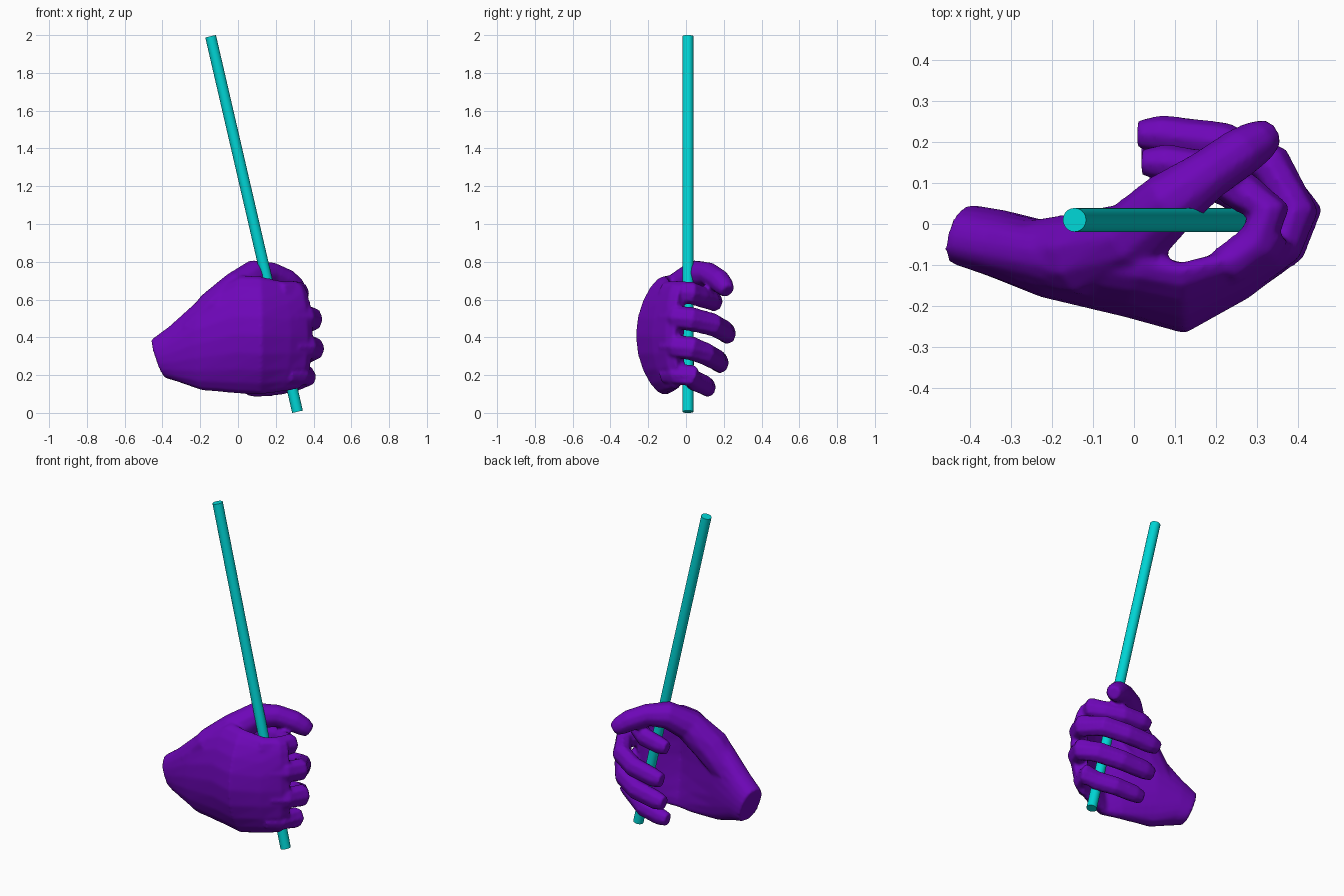
import bpy, bmesh, math
from mathutils import Vector

if "Cube" in bpy.data.objects:
    bpy.data.objects.remove(bpy.data.objects["Cube"])


def material(name, rgb):
    m = bpy.data.materials.new(name)
    m.diffuse_color = (*rgb, 1)
    m.use_nodes = True
    m.node_tree.nodes["Principled BSDF"].inputs["Base Color"].default_value = m.diffuse_color
    return m


purple = material("purple", (0.155, 0.002, 0.48))
cyan = material("cyan", (0.0, 0.67, 0.67))


def loft(bm, rings):
    """Closed skin through rings of equal point count."""
    vs = [[bm.verts.new(p) for p in r] for r in rings]
    n = len(vs[0])
    faces = []
    for a, b in zip(vs, vs[1:]):
        for i in range(n):
            j = (i + 1) % n
            faces.append(bm.faces.new((a[i], a[j], b[j], b[i])))
    faces.append(bm.faces.new(vs[0][::-1]))
    faces.append(bm.faces.new(vs[-1]))
    bmesh.ops.recalc_face_normals(bm, faces=faces)


def tangents(pts):
    last = len(pts) - 1
    out = []
    for i in range(len(pts)):
        a = (pts[i] - pts[i - 1]).normalized() if i else Vector((0, 0, 0))
        b = (pts[i + 1] - pts[i]).normalized() if i < last else Vector((0, 0, 0))
        out.append((a + b).normalized())
    return out


def tube(bm, path, tall=1.0, n=8):
    """Path entries: x, y, z, radius; tall stretches the section upward."""
    pts = [Vector(p[:3]) for p in path]
    rings = []
    for p, t, e in zip(pts, tangents(pts), path):
        side = t.cross(Vector((0, 0, 1))).normalized()
        up = side.cross(t) * tall
        rings.append([p + e[3] * (math.cos(2 * math.pi * k / n) * side
                                  + math.sin(2 * math.pi * k / n) * up) for k in range(n)])
    loft(bm, rings)


hand_bm = bmesh.new()

# wrist, palm and joined finger bases: x, y, half thickness, z low, z high, arch, end slant
stations = [(-0.42, -0.025, 0.075, 0.185, 0.39, 0.0, 0.035),
            (-0.34, -0.045, 0.082, 0.165, 0.46, 0.0, 0.02),
            (-0.20, -0.09, 0.092, 0.12, 0.61, 0.02, 0),
            (0.00, -0.150, 0.080, 0.10, 0.73, 0.06, 0),
            (0.12, -0.195, 0.072, 0.095, 0.725, 0.08, 0),
            (0.25, -0.130, 0.058, 0.11, 0.70, 0.05, 0),
            (0.335, -0.075, 0.050, 0.125, 0.69, 0.025, 0),
            (0.365, -0.035, 0.044, 0.15, 0.68, 0.03, 0)]
rings = []
pts = [Vector((s[0], s[1], 0)) for s in stations]
for p, t, (x, y, th, lo, hi, arch, slant) in zip(pts, tangents(pts), stations):
    nrm = Vector((-t.y, t.x, 0))
    ring = []
    for k in range(20):
        a = 2 * math.pi * k / 20
        s, c = math.cos(a), math.sin(a)
        c = math.copysign(abs(c) ** 0.8, c)
        q = p + nrm * (th * c + arch * s * s) - Vector((slant * s, 0, 0))
        q.z = (lo + hi) / 2 + s * (hi - lo) / 2
        ring.append(q)
    rings.append(ring)
loft(hand_bm, rings)

# curled fingers: knuckle x, knuckle z, tip x, tip y, tip z, radius
for kx, kz, tx, ty, tz, r in [(0.330, 0.640, 0.03, 0.150, 0.59, 0.049),
                              (0.395, 0.505, 0.02, 0.218, 0.42, 0.052),
                              (0.405, 0.350, 0.03, 0.180, 0.265, 0.052),
                              (0.370, 0.205, 0.05, 0.115, 0.135, 0.048)]:
    drop = tz - kz
    span = kx - tx
    tube(hand_bm, [(kx - 0.11, -0.105, kz, r),
                   (kx - 0.035, -0.050, kz, r * 1.06),
                   (kx, 0.03, kz + drop * 0.1, r * 1.08),
                   (kx - 0.06, ty - 0.075, kz + drop * 0.45, r * 1.04),
                   (kx - span * 0.48, ty - 0.02, kz + drop * 0.8, r),
                   (tx + 0.045, ty, tz, r * 0.94),
                   (tx - 0.01, ty, tz - 0.005, r * 0.7)], tall=1.17)

# thumb and its mound
tube(hand_bm, [(-0.25, -0.075, 0.42, 0.085),
               (-0.12, -0.075, 0.55, 0.105),
               (0.00, -0.03, 0.665, 0.090),
               (0.09, 0.055, 0.735, 0.078),
               (0.18, 0.120, 0.735, 0.063),
               (0.26, 0.175, 0.700, 0.061),
               (0.305, 0.203, 0.668, 0.053),
               (0.333, 0.220, 0.645, 0.038)], n=10)

me = bpy.data.meshes.new("hand")
hand_bm.to_mesh(me)
hand_bm.free()
me.materials.append(purple)
hand = bpy.data.objects.new("hand", me)
bpy.context.collection.objects.link(hand)

# fuse the parts into one skin
rm = hand.modifiers.new("fuse", 'REMESH')
rm.mode = 'VOXEL'
rm.voxel_size = 0.010
rm.use_smooth_shade = True
sm = hand.modifiers.new("soften", 'SMOOTH')
sm.factor = 0.5
sm.iterations = 4

# stick held in the fist
top, bottom = Vector((-0.145, 0.01, 1.994)), Vector((0.315, 0.01, 0.006))
axis = top - bottom
bpy.ops.mesh.primitive_cylinder_add(vertices=20, radius=0.029, depth=axis.length,
                                    location=(top + bottom) / 2,
                                    rotation=axis.to_track_quat('Z', 'Y').to_euler())
stick = bpy.context.object
stick.name = "stick"
stick.data.materials.append(cyan)
bpy.ops.object.shade_smooth_by_angle()
